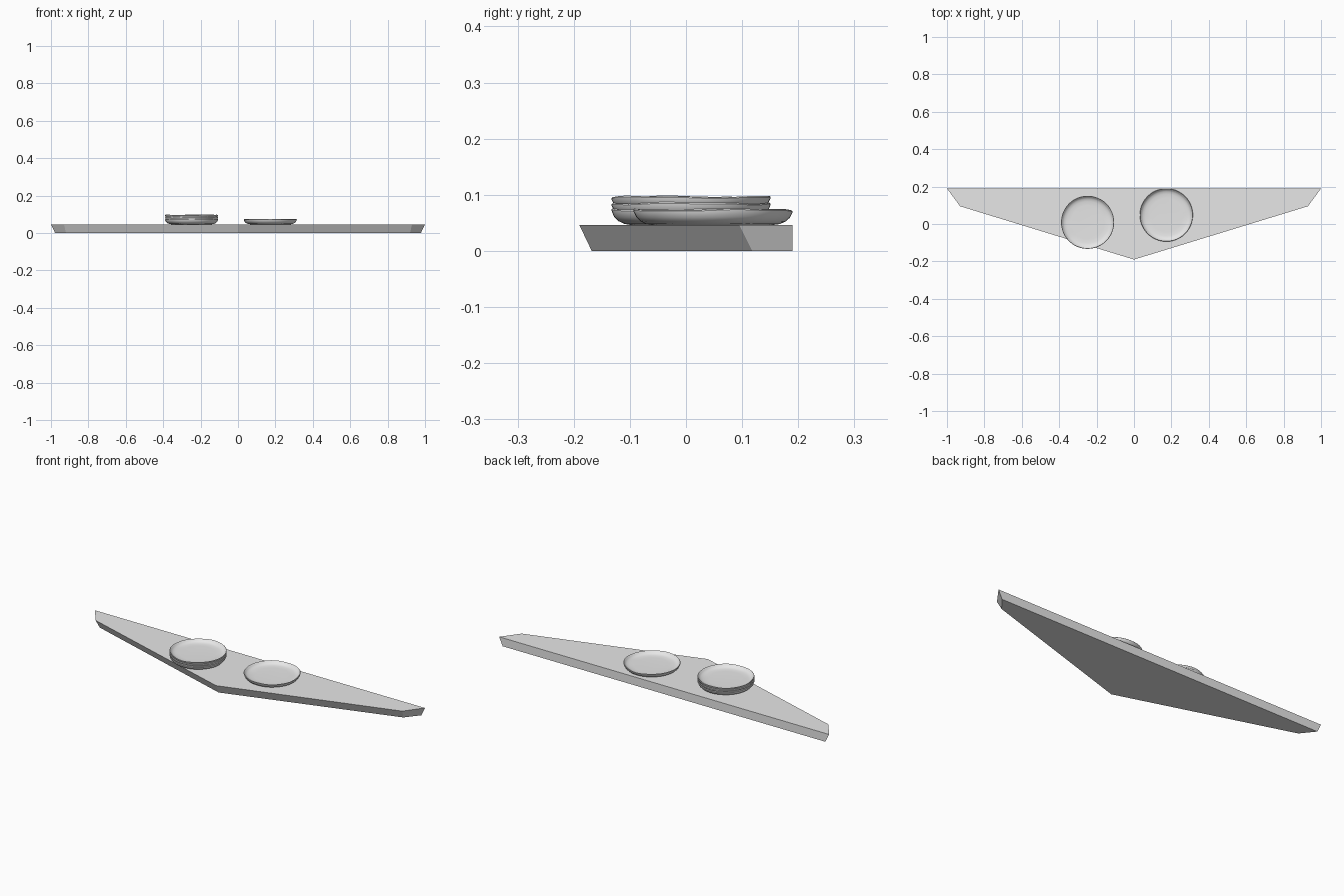
import bpy, bmesh, math

if "Cube" in bpy.data.objects:
    bpy.data.objects.remove(bpy.data.objects["Cube"])

grey = bpy.data.materials.new("light grey")
grey.diffuse_color = (0.8, 0.8, 0.8, 1)
grey.use_nodes = True
grey.node_tree.nodes["Principled BSDF"].inputs["Base Color"].default_value = grey.diffuse_color


def finish(name, bm):
    bmesh.ops.recalc_face_normals(bm, faces=bm.faces)
    me = bpy.data.meshes.new(name)
    bm.to_mesh(me)
    bm.free()
    me.materials.append(grey)
    ob = bpy.data.objects.new(name, me)
    bpy.context.collection.objects.link(ob)
    return ob


# Shelf board: pointed front, vertical back, undercut front and end edges
def outline(half):
    return half + [(-x, y) for x, y in reversed(half) if x > 0]


top = outline([(0, -0.19), (0.93, 0.095), (1.0, 0.19)])
bottom = outline([(0, -0.168), (0.92, 0.118), (0.978, 0.19)])
bm = bmesh.new()
low = [bm.verts.new((x, y, 0)) for x, y in bottom]
high = [bm.verts.new((x, y, 0.046)) for x, y in top]
bm.faces.new(low)
bm.faces.new(high)
for i in range(len(low)):
    j = (i + 1) % len(low)
    bm.faces.new((low[i], low[j], high[j], high[i]))
finish("shelf", bm)

# Plate cross-section (radius, height), from the underside over the rim to the dish
PROFILE = [(0.105, 0), (0.119, 0.002), (0.130, 0.007), (0.137, 0.014),
           (0.141, 0.022), (0.142, 0.026), (0.140, 0.028), (0.137, 0.026),
           (0.133, 0.020), (0.125, 0.015), (0.112, 0.012), (0.090, 0.011)]
SIDES = 48


def plate(name, x, y, z, phase):
    bm = bmesh.new()
    rings = []
    for r, h in PROFILE:
        ring = []
        for i in range(SIDES):
            a = 2 * math.pi * i / SIDES
            # hand-made, gently wavy rim
            wave = 0.0012 * (h / 0.028) * (math.sin(3 * a + phase) + 0.5 * math.sin(7 * a - phase))
            ring.append(bm.verts.new((r * math.cos(a), r * math.sin(a), h + wave)))
        rings.append(ring)
    for a, b in zip(rings, rings[1:]):
        for i in range(SIDES):
            j = (i + 1) % SIDES
            bm.faces.new((a[i], a[j], b[j], b[i]))
    bm.faces.new(rings[0])
    bm.faces.new(rings[-1])
    ob = finish(name, bm)
    ob.location = (x, y, z)
    bpy.ops.object.select_all(action='DESELECT')
    ob.select_set(True)
    bpy.context.view_layer.objects.active = ob
    bpy.ops.object.shade_smooth_by_angle(angle=math.radians(50))


# Single plate and stack of three
plate("single_plate", 0.173, 0.048, 0.046, 0.4)
for k in range(3):
    plate(f"stacked_plate_{k + 1}", -0.248, 0.009, 0.046 + 0.0115 * k, 1.9 * k)
